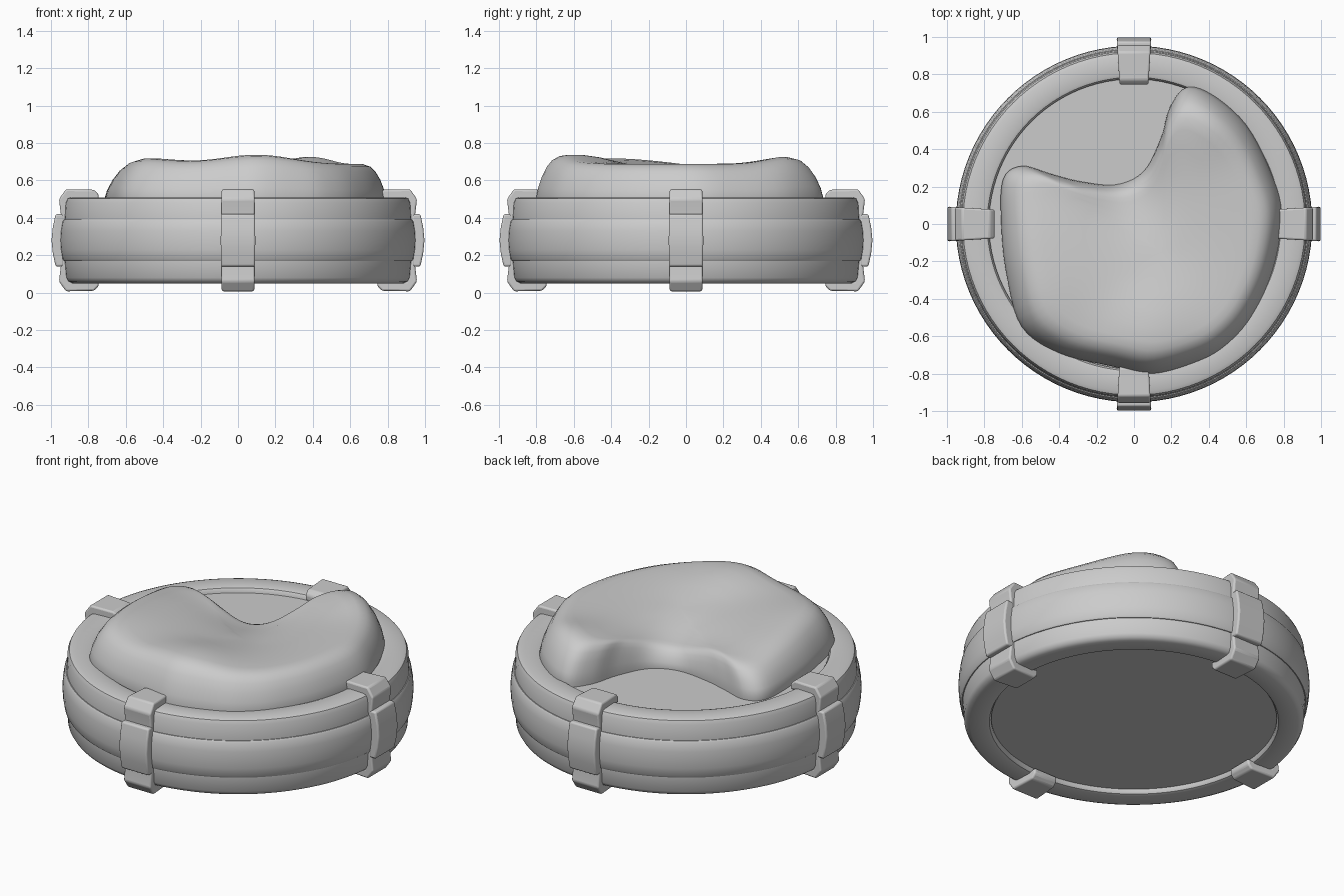
import bpy, bmesh, math
from mathutils import Vector, Matrix

if "Cube" in bpy.data.objects:
    bpy.data.objects.remove(bpy.data.objects["Cube"])


def finish(name, bm, angle=35, bevel=0):
    bmesh.ops.remove_doubles(bm, verts=bm.verts, dist=1e-5)
    bmesh.ops.recalc_face_normals(bm, faces=bm.faces)
    me = bpy.data.meshes.new(name)
    bm.to_mesh(me)
    bm.free()
    ob = bpy.data.objects.new(name, me)
    bpy.context.collection.objects.link(ob)
    if bevel:
        m = ob.modifiers.new("bevel", 'BEVEL')
        m.width, m.segments, m.limit_method = bevel, 3, 'ANGLE'
        m.angle_limit = math.radians(40)
    bpy.ops.object.select_all(action='DESELECT')
    bpy.context.view_layer.objects.active = ob
    ob.select_set(True)
    bpy.ops.object.shade_smooth_by_angle(angle=math.radians(angle))
    return ob


def lathe(name, profile, steps=96):
    bm = bmesh.new()
    rings = []
    for r, z in profile:
        rings.append([bm.verts.new((r * math.cos(2 * math.pi * i / steps),
                                    r * math.sin(2 * math.pi * i / steps), z))
                      for i in range(steps)])
    for a, b in zip(rings, rings[1:] + rings[:1]):
        for i in range(steps):
            j = (i + 1) % steps
            bm.faces.new((a[i], a[j], b[j], b[i]))
    return finish(name, bm)


def clamp_part(name, profile, turn, inner_w, outer_w):
    # extrude a radial profile sideways, slightly wider towards the outside
    bm = bmesh.new()
    sides = []
    for s in (-1, 1):
        sides.append([bm.verts.new((r, s * (inner_w + (outer_w - inner_w) * (r - 0.74) / 0.22), z))
                      for r, z in profile])
    n = len(profile)
    for i in range(n):
        j = (i + 1) % n
        bm.faces.new((sides[0][i], sides[0][j], sides[1][j], sides[1][i]))
    bm.faces.new(sides[0])
    bm.faces.new(sides[1])
    bm.transform(Matrix.Rotation(turn, 4, 'Z'))
    return finish(name, bm, 35, 0.01)


# round frame and the band around its middle
lathe("round_frame", [(0.775, 0.07), (0.785, 0.055), (0.80, 0.05), (0.89, 0.05), (0.91, 0.06),
                      (0.922, 0.08), (0.93, 0.17), (0.93, 0.39), (0.925, 0.48), (0.915, 0.502),
                      (0.895, 0.51), (0.80, 0.51), (0.785, 0.505), (0.775, 0.49)])
lathe("middle_band", [(0.91, 0.17), (0.935, 0.17), (0.942, 0.18), (0.95, 0.23), (0.953, 0.28),
                      (0.95, 0.33), (0.942, 0.38), (0.935, 0.39), (0.91, 0.39)])

# floor panel inside the frame
bm = bmesh.new()
bmesh.ops.create_cone(bm, cap_ends=True, segments=96, radius1=0.785, radius2=0.785, depth=0.40,
                      matrix=Matrix.Translation((0, 0, 0.28)))
finish("floor_panel", bm)

# four clamps: a C-shaped bracket and a bowed outer plate each
half = [(0.90, 0.50), (0.79, 0.50), (0.745, 0.49), (0.745, 0.525), (0.77, 0.55),
        (0.92, 0.553), (0.957, 0.50), (0.945, 0.40)]
bracket = half + [(r, 0.56 - z) for r, z in reversed(half)]
plate = [(0.93, 0.14), (0.975, 0.14), (0.99, 0.21), (0.997, 0.28), (0.99, 0.35),
         (0.975, 0.42), (0.93, 0.42)]
for k, side in enumerate(("right", "back", "left", "front")):
    clamp_part(side + "_clamp_bracket", bracket, k * math.pi / 2, 0.077, 0.09)
    clamp_part(side + "_clamp_plate", plate, k * math.pi / 2, 0.08, 0.091)

# soft cushion: smooth outline lofted inwards over a rounded edge
outline = [(-0.70, 0.24), (-0.60, 0.31), (-0.45, 0.27), (-0.30, 0.23), (-0.10, 0.21), (0.05, 0.28),
           (0.14, 0.45), (0.19, 0.62), (0.28, 0.73), (0.42, 0.69), (0.60, 0.53), (0.73, 0.28),
           (0.79, 0.05), (0.74, -0.25), (0.63, -0.49), (0.50, -0.64), (0.35, -0.73), (0.10, -0.80),
           (-0.12, -0.76), (-0.40, -0.69), (-0.60, -0.55), (-0.68, -0.28), (-0.71, 0.0)]
pts = [Vector(p) for p in outline]
n = len(pts)
loop = []
for i in range(n):
    a, b, c, d = (pts[(i + k) % n] for k in (-1, 0, 1, 2))
    for q in range(5):
        t = q / 5
        loop.append(0.5 * (2 * b + (c - a) * t + (2 * a - 5 * b + 4 * c - d) * t * t
                           + (3 * b - a - 3 * c + d) * t ** 3))
centre = Vector((0.15, -0.15))


def bump(p, x, y, w):
    return math.exp(-((p.x - x) ** 2 + (p.y - y) ** 2) / w ** 2)


def crown(p):
    return (0.69 + 0.05 * bump(p, 0.1, -0.58, 0.25) + 0.03 * bump(p, -0.52, -0.4, 0.3)
            + 0.045 * bump(p, 0.42, 0.58, 0.2) - 0.09 * bump(p, -0.05, 0.2, 0.25)
            - 0.03 * bump(p, 0.1, -0.1, 0.3) - 0.03 * bump(p, -0.55, 0.22, 0.2))


bm = bmesh.new()
rings = []
for s, f in [(0.99, 0), (1.0, 0.2), (0.985, 0.4), (0.955, 0.62), (0.915, 0.81), (0.87, 0.93),
             (0.81, 0.99), (0.74, 1), (0.62, 1), (0.48, 1), (0.33, 1), (0.17, 1)]:
    ring = []
    for v in loop:
        p = centre + (v - centre) * s
        ring.append(bm.verts.new((p.x, p.y, 0.46 + (crown(p) - 0.46) * f)))
    rings.append(ring)
m = len(loop)
for a, b in zip(rings, rings[1:]):
    for i in range(m):
        j = (i + 1) % m
        bm.faces.new((a[i], a[j], b[j], b[i]))
top = bm.verts.new((centre.x, centre.y, crown(centre)))
for i in range(m):
    bm.faces.new((rings[-1][i], rings[-1][(i + 1) % m], top))
bm.faces.new(rings[0])
finish("cushion", bm, 60)
